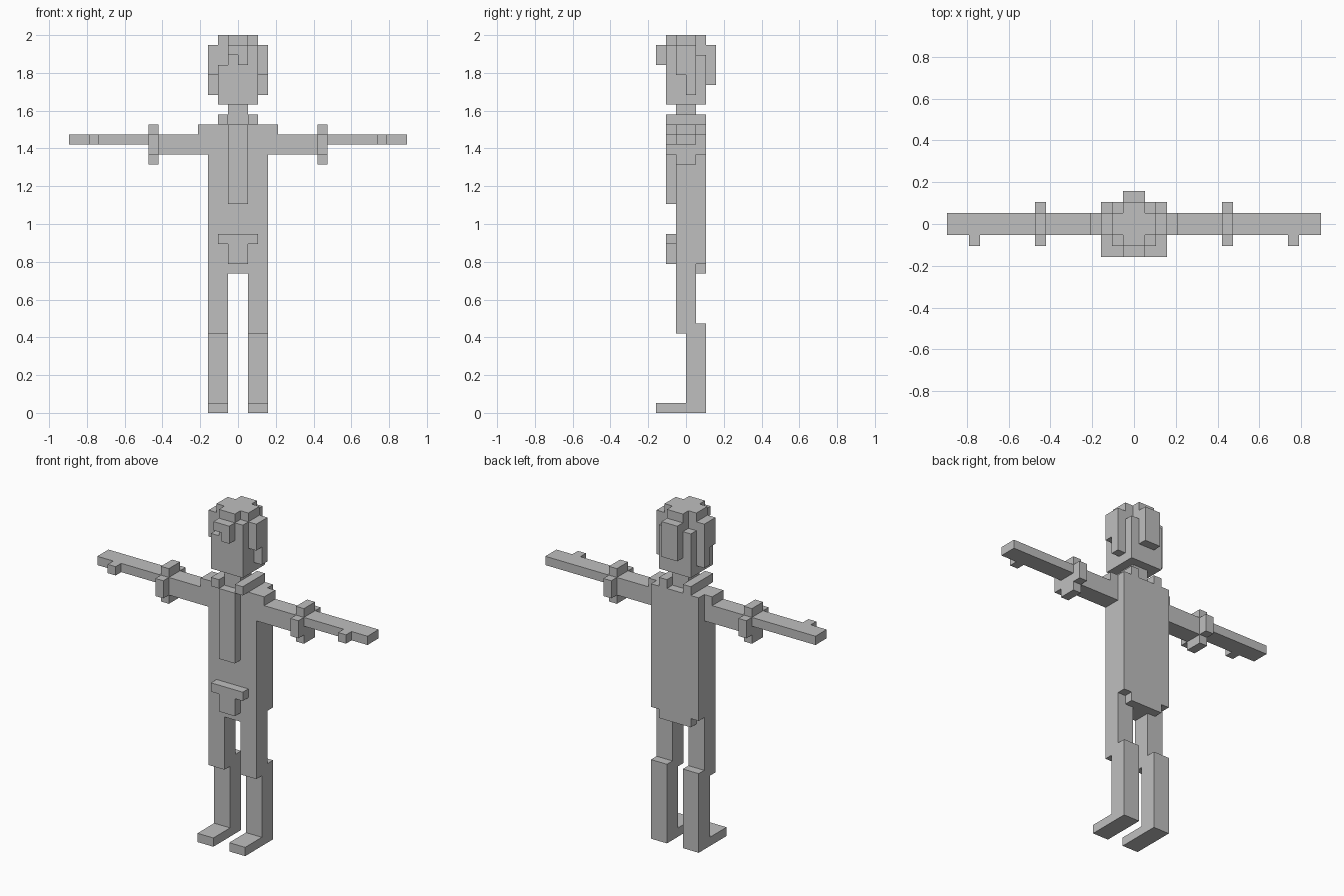
import bpy, bmesh

if "Cube" in bpy.data.objects:
    bpy.data.objects.remove(bpy.data.objects["Cube"])

U = 2 / 38  # one block

grey = bpy.data.materials.new("plain grey")
grey.diffuse_color = (0.52, 0.52, 0.52, 1)
grey.use_nodes = True
grey.node_tree.nodes["Principled BSDF"].inputs["Base Color"].default_value = grey.diffuse_color


def blocks(name, boxes, mirror=False):
    """Union of block-aligned boxes (x0,x1,y0,y1,z0,z1) as one clean shell."""
    cells = set()
    for x0, x1, y0, y1, z0, z1 in boxes:
        for x in range(x0, x1):
            for y in range(y0, y1):
                for z in range(z0, z1):
                    cells.add((x, y, z))
                    if mirror:
                        cells.add((-1 - x, y, z))
    bm = bmesh.new()
    verts = {}

    def vert(p):
        if p not in verts:
            verts[p] = bm.verts.new([c * U for c in p])
        return verts[p]

    # keep only faces that border empty space
    for c in cells:
        for axis in range(3):
            for side in (0, 1):
                n = list(c)
                n[axis] += 2 * side - 1
                if tuple(n) in cells:
                    continue
                a, b = (axis + 1) % 3, (axis + 2) % 3
                ring = []
                for i, j in ((0, 0), (1, 0), (1, 1), (0, 1)):
                    p = list(c)
                    p[axis] += side
                    p[a] += i
                    p[b] += j
                    ring.append(vert(tuple(p)))
                bm.faces.new(ring if side else ring[::-1])
    bmesh.ops.dissolve_limit(bm, angle_limit=0.01, verts=bm.verts, edges=bm.edges)
    me = bpy.data.meshes.new(name)
    bm.to_mesh(me)
    bm.free()
    me.materials.append(grey)
    ob = bpy.data.objects.new(name, me)
    bpy.context.collection.objects.link(ob)
    return ob


# body: torso, shoulders, coat tail, thighs, calves, feet, arms, cuffs, thumbs
blocks("body", [
    (0, 3, -1, 2, 15, 29), (0, 2, -1, 2, 14, 15), (2, 3, -1, 1, 14, 15),
    (3, 4, -1, 1, 26, 29),
    (1, 3, -1, 1, 8, 14), (1, 3, 0, 2, 0, 9), (1, 3, -3, 0, 0, 1),
    (4, 9, -1, 1, 26, 28), (9, 17, -1, 1, 27, 28),
    (8, 9, -2, 2, 26, 28), (8, 9, -1, 1, 25, 29),
    (14, 15, -2, -1, 27, 28),
], True)

# shirt front, collar and belt flap
blocks("shirt_front", [(0, 1, -2, -1, 21, 29)], True)
blocks("collar", [(1, 2, -2, 2, 29, 30)], True)
blocks("belt_flap", [(0, 2, -2, -1, 17, 18), (0, 1, -2, -1, 15, 17)], True)

# neck and head, with a notch at one temple and cut rear corners
blocks("neck", [(-1, 1, -1, 1, 29, 31)])
blocks("head", [
    (-2, 2, -2, 2, 31, 35), (-1, 2, -2, 2, 35, 36), (-2, -1, -1, 2, 35, 36),
    (-1, 2, -2, 1, 36, 37), (-2, -1, -1, 1, 36, 37), (-1, 1, 1, 2, 36, 37),
    (-1, 1, -2, 2, 37, 38), (-2, 2, -1, 1, 37, 38),
])

# hair: stepped sides, back panel and fringe
blocks("side_hair", [(2, 3, -1, 0, 34, 37), (2, 3, 0, 1, 32, 37)], True)
blocks("back_hair", [(0, 1, 2, 3, 33, 37)], True)
blocks("fringe", [(-1, 1, -3, -2, 36, 37), (0, 1, -3, -2, 35, 36)])
